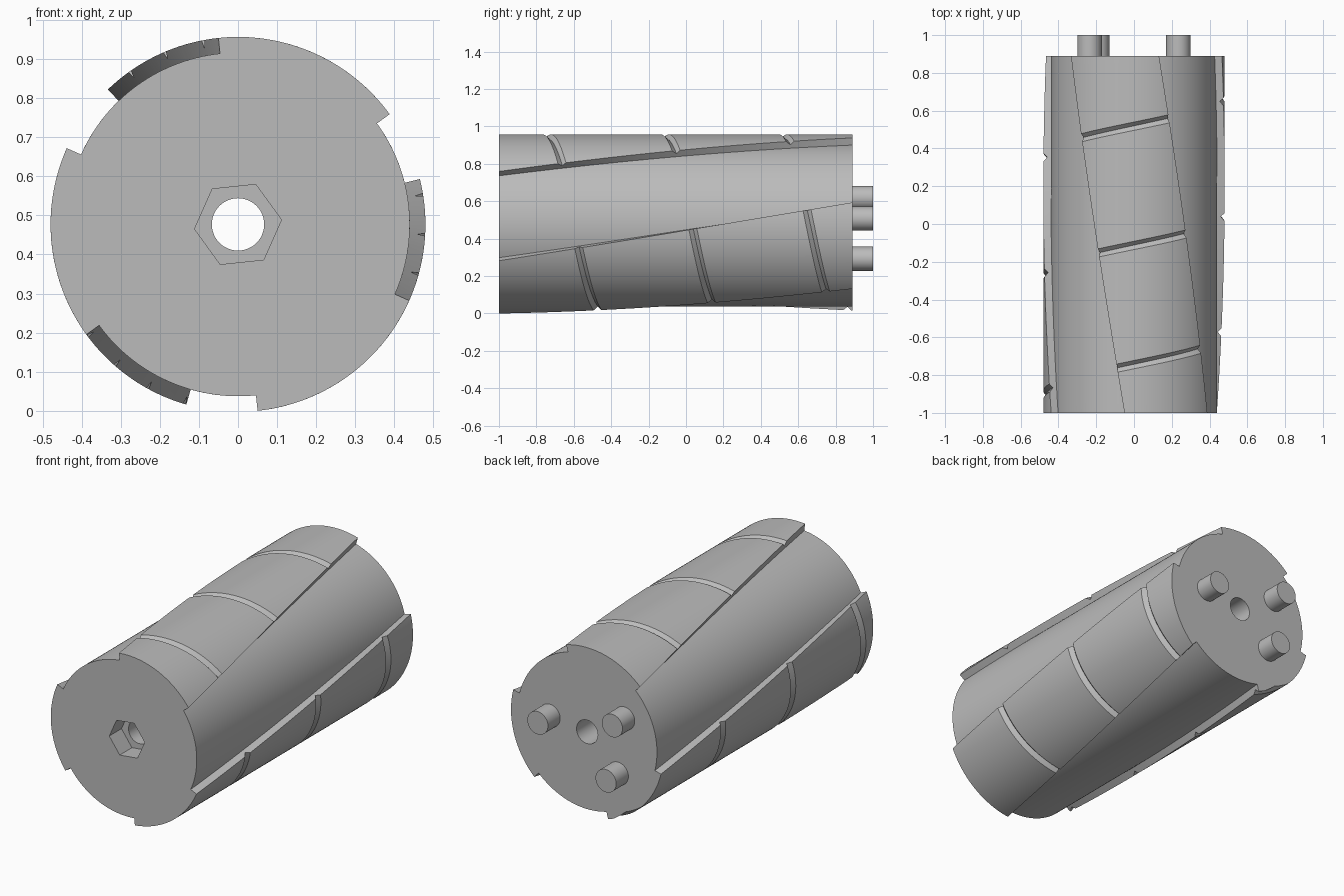
import bpy, bmesh
from math import sin, cos, radians

CZ = 0.477                    # height of the roller axis
FRONT, BACK = -1.0, 0.89
R_CORE, R_LOBE = 0.44, 0.48
TWIST = 38.0                  # degrees over the whole length
STEPS = 36

if "Cube" in bpy.data.objects:
    bpy.data.objects.remove(bpy.data.objects["Cube"])

grey = bpy.data.materials.new("mid grey")
grey.use_nodes = True
colour = (0.5, 0.5, 0.5, 1)
grey.diffuse_color = colour
grey.node_tree.nodes["Principled BSDF"].inputs["Base Color"].default_value = colour


def point(r, angle, y, cx=0, cz=CZ):
    a = radians(angle)
    return (cx + r * cos(a), y, cz + r * sin(a))


def twist_at(y):
    return TWIST * (y - FRONT) / (BACK - FRONT)


def loft(name, rings):
    """Closed solid through a list of equal rings, capped at both ends."""
    bm = bmesh.new()
    loops = [[bm.verts.new(p) for p in ring] for ring in rings]
    n = len(loops[0])
    for a, b in zip(loops, loops[1:]):
        for i in range(n):
            j = (i + 1) % n
            bm.faces.new((a[i], a[j], b[j], b[i]))
    bm.faces.new(loops[0])
    bm.faces.new(loops[-1])
    bmesh.ops.recalc_face_normals(bm, faces=bm.faces)
    mesh = bpy.data.meshes.new(name)
    bm.to_mesh(mesh)
    bm.free()
    obj = bpy.data.objects.new(name, mesh)
    mesh.materials.append(grey)
    bpy.context.collection.objects.link(obj)
    return obj


def prism(name, r, sides, y0, y1, turn=0, cx=0, cz=CZ):
    return loft(name, [[point(r, turn + 360 * i / sides, y, cx, cz)
                        for i in range(sides)] for y in (y0, y1)])


def activate(obj):
    bpy.ops.object.select_all(action='DESELECT')
    obj.select_set(True)
    bpy.context.view_layer.objects.active = obj


def cut(obj, cutter):
    cutter.hide_render = True
    mod = obj.modifiers.new("cut", 'BOOLEAN')
    mod.operation = 'DIFFERENCE'
    mod.solver = 'EXACT'
    mod.object = cutter
    activate(obj)
    bpy.ops.object.modifier_apply(modifier=mod.name)
    bpy.data.objects.remove(cutter)


# Twisted roller body with three raised lobes
profile = []
for lobe in range(3):
    start = 36 + 120 * lobe
    profile += [(R_LOBE, start + 2 * i) for i in range(31)]
    profile += [(R_CORE, start + 60 + 2 * i) for i in range(31)]
rings = []
for s in range(STEPS + 1):
    y = FRONT + (BACK - FRONT) * s / STEPS
    rings.append([point(r, a + twist_at(y), y) for r, a in profile])
body = loft("roller_body", rings)
bm = bmesh.new()
bm.from_mesh(body.data)
bmesh.ops.triangulate(bm, faces=bm.faces)
bm.to_mesh(body.data)
bm.free()


# V-shaped cross grooves, staggered from lobe to lobe
def groove(middle_angle, y_mid):
    rings = []
    for i in range(-17, 18):
        da = 2 * i
        y = y_mid - da * 0.1 / 58
        a = middle_angle + da
        rings.append([point(R_LOBE - 0.02, a, y + 0.004),
                      point(R_LOBE + 0.02, a, y - 0.044),
                      point(R_LOBE + 0.02, a, y + 0.044)])
    return loft("groove_cutter", rings)


starts = {0: (-0.715, 3), 1: (-0.92, 4), 2: (-0.525, 3)}
for lobe, (first, count) in starts.items():
    for k in range(count):
        y = first + 0.61 * k
        cut(body, groove(66 + 120 * lobe + twist_at(y), y))

# Hexagonal drive socket and through bore
cut(body, prism("socket_cutter", 0.112, 6, FRONT - 0.1, FRONT + 0.11, turn=6))
cut(body, prism("bore_cutter", 0.067, 48, FRONT - 0.2, BACK + 0.2))

# Drive pins on the back face
pins = [prism(name, 0.065, 40, BACK - 0.01, 1.0, cx=x, cz=CZ + z)
        for name, x, z in (("left_pin", 0.235, 0.03),
                           ("upper_right_pin", -0.235, 0.14),
                           ("lower_right_pin", -0.195, -0.185))]

for obj in [body] + pins:
    activate(obj)
    bpy.ops.object.shade_smooth_by_angle(angle=radians(25))
